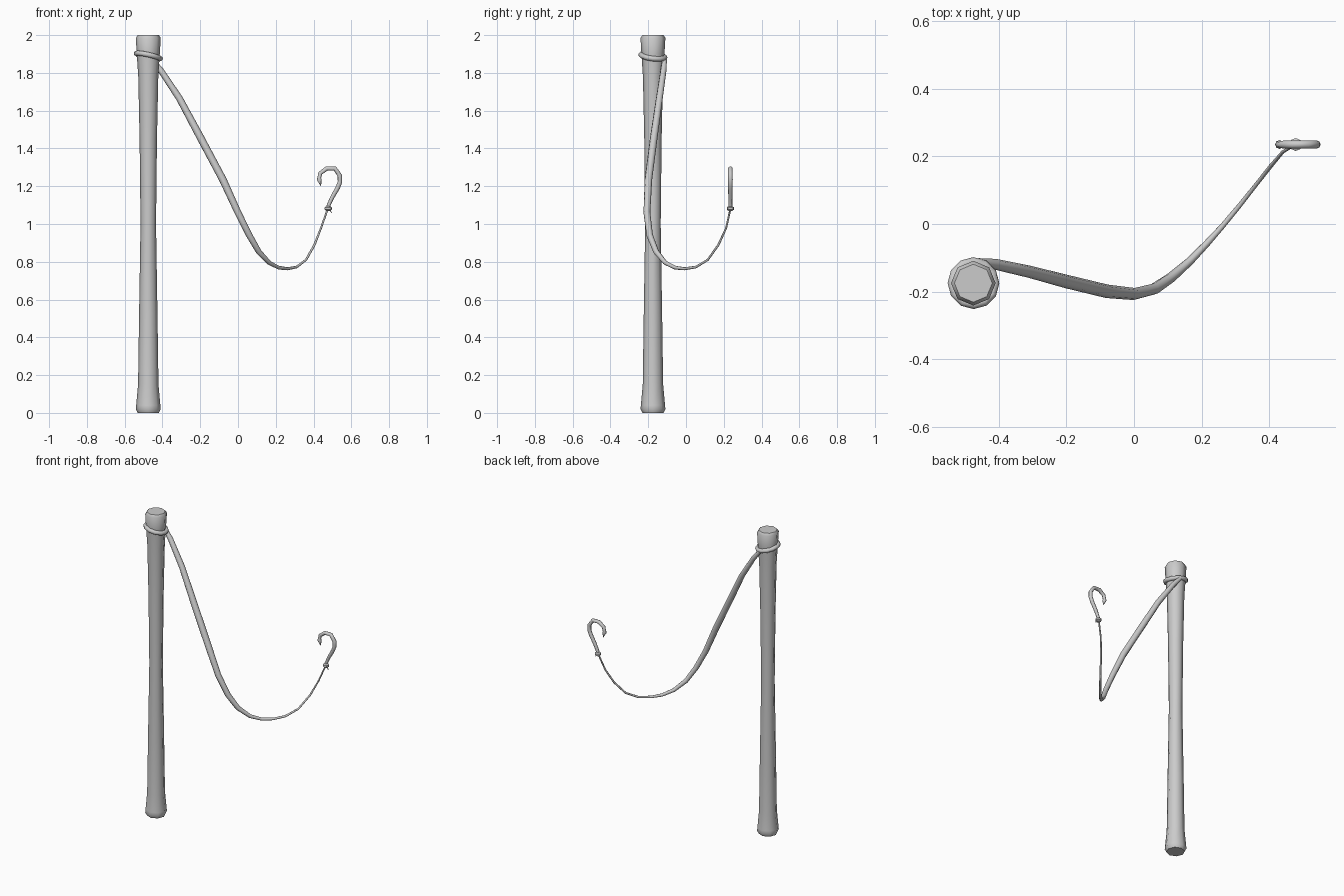
import bpy, math

if "Cube" in bpy.data.objects:
    bpy.data.objects.remove(bpy.data.objects["Cube"])

POLE_X, POLE_Y = -0.475, -0.175
HOOK_Y = 0.235


def smooth(obj, angle=45):
    bpy.ops.object.select_all(action='DESELECT')
    obj.select_set(True)
    bpy.context.view_layer.objects.active = obj
    bpy.ops.object.shade_smooth_by_angle(angle=math.radians(angle))


def lathe(name, profile, center, sides=8):
    """Closed solid of revolution from (radius, z) pairs."""
    verts = [(center[0] + r * math.cos(2 * math.pi * k / sides),
              center[1] + r * math.sin(2 * math.pi * k / sides), center[2] + z)
             for r, z in profile for k in range(sides)]
    n = len(profile)
    faces = [(i * sides + k, i * sides + (k + 1) % sides,
              (i + 1) * sides + (k + 1) % sides, (i + 1) * sides + k)
             for i in range(n - 1) for k in range(sides)]
    faces += [tuple(reversed(range(sides))), tuple(range((n - 1) * sides, n * sides))]
    mesh = bpy.data.meshes.new(name)
    mesh.from_pydata(verts, [], faces)
    obj = bpy.data.objects.new(name, mesh)
    bpy.context.collection.objects.link(obj)
    smooth(obj)
    return obj


def tube(name, points, cyclic=False):
    """Eight-sided tapered tube through (x, y, z, radius) points."""
    curve = bpy.data.curves.new(name, 'CURVE')
    curve.dimensions = '3D'
    curve.bevel_depth = 1.0
    curve.bevel_resolution = 2
    curve.use_fill_caps = True
    spline = curve.splines.new('POLY')
    spline.points.add(len(points) - 1)
    for p, (x, y, z, r) in zip(spline.points, points):
        p.co = (x, y, z, 1)
        p.radius = r
    spline.use_cyclic_u = cyclic
    obj = bpy.data.objects.new(name, curve)
    bpy.context.collection.objects.link(obj)
    bpy.ops.object.select_all(action='DESELECT')
    obj.select_set(True)
    bpy.context.view_layer.objects.active = obj
    bpy.ops.object.convert(target='MESH')
    obj = bpy.context.view_layer.objects.active
    obj.name = name
    smooth(obj, 60)
    return obj


# Pole, waisted in the middle with chamfered ends
lathe("pole", [(0.056, 0), (0.066, 0.02), (0.064, 0.04), (0.054, 0.15), (0.049, 0.5),
               (0.041, 1.0), (0.046, 1.45), (0.053, 1.78), (0.061, 1.90),
               (0.066, 1.985), (0.056, 2.0)], (POLE_X, POLE_Y, 0))

# Tilted loop tied round the top of the pole
loop = []
for k in range(12):
    a = 2 * math.pi * k / 12
    dx, dy = 0.063 * math.cos(a), 0.063 * math.sin(a)
    loop.append((POLE_X + dx, POLE_Y + dy, 1.889 - 0.22 * dx - 0.12 * dy, 0.014))
tube("pole_loop", loop, cyclic=True)

# Hanging line, thick at the pole and thin at the hook
tube("line", [
    (-0.46, -0.113, 1.875, 0.012), (-0.41, -0.119, 1.815, 0.016),
    (-0.31, -0.141, 1.665, 0.018), (-0.20, -0.170, 1.46, 0.020),
    (-0.08, -0.199, 1.235, 0.020), (0.0, -0.207, 1.06, 0.018),
    (0.06, -0.192, 0.94, 0.017), (0.11, -0.158, 0.853, 0.015),
    (0.165, -0.110, 0.795, 0.012), (0.215, -0.058, 0.769, 0.010),
    (0.26, -0.008, 0.763, 0.008), (0.31, 0.052, 0.772, 0.007),
    (0.36, 0.115, 0.81, 0.006), (0.405, 0.172, 0.89, 0.006),
    (0.44, 0.213, 0.98, 0.005), (0.475, HOOK_Y, 1.08, 0.005)])

# Hook with a tapering point
tube("hook", [(x, HOOK_Y, z, r) for x, z, r in [
    (0.474, 1.075, 0.009), (0.480, 1.100, 0.010), (0.500, 1.143, 0.011),
    (0.528, 1.192, 0.012), (0.540, 1.222, 0.012), (0.539, 1.257, 0.012),
    (0.513, 1.294, 0.012), (0.470, 1.294, 0.012), (0.436, 1.269, 0.011),
    (0.430, 1.245, 0.010), (0.430, 1.235, 0.013), (0.439, 1.201, 0.001)]])

# Knot tying the line to the hook, with a loose end
lathe("knot", [(0.010, -0.012), (0.019, -0.006), (0.019, 0.006), (0.010, 0.012)],
      (0.478, HOOK_Y, 1.082))
tube("knot_tail", [(0.480, HOOK_Y, 1.078, 0.004), (0.497, HOOK_Y - 0.004, 1.060, 0.002)])
